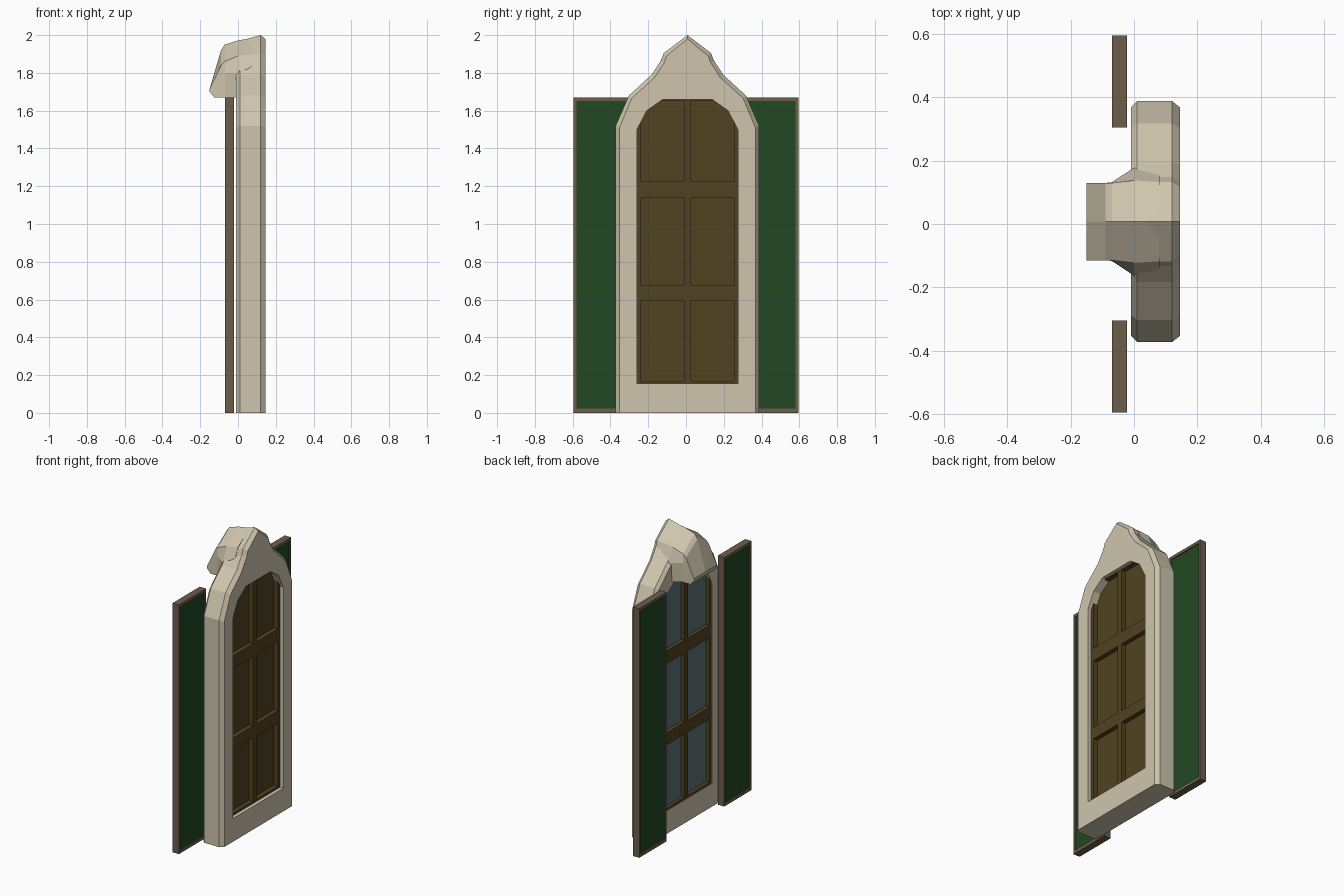
import bpy, bmesh

if "Cube" in bpy.data.objects:
    bpy.data.objects.remove(bpy.data.objects["Cube"])

YC = 0.0075  # window centre line


def material(name, rgb):
    m = bpy.data.materials.new(name)
    m.diffuse_color = (*rgb, 1)
    m.use_nodes = True
    m.node_tree.nodes["Principled BSDF"].inputs["Base Color"].default_value = m.diffuse_color
    return m


STONE = material("stone", (0.62, 0.56, 0.42))
WOOD = material("dark_wood", (0.085, 0.056, 0.015))
TRIM = material("shutter_trim", (0.15, 0.11, 0.07))
GREEN = material("green_paint", (0.015, 0.065, 0.016))
GLASS = material("glass", (0.11, 0.17, 0.19))


def finish(name, bm, mat):
    bmesh.ops.recalc_face_normals(bm, faces=bm.faces)
    me = bpy.data.meshes.new(name)
    bm.to_mesh(me)
    bm.free()
    me.materials.append(mat)
    ob = bpy.data.objects.new(name, me)
    bpy.context.collection.objects.link(ob)
    return ob


def boxes(name, spans, mat):
    """One object from several boxes given as (x0, x1, y0, y1, z0, z1)."""
    bm = bmesh.new()
    for x0, x1, y0, y1, z0, z1 in spans:
        vs = bmesh.ops.create_cube(bm, size=1)["verts"]
        for v in vs:
            v.co = (x0 + (v.co.x + 0.5) * (x1 - x0),
                    y0 + (v.co.y + 0.5) * (y1 - y0),
                    z0 + (v.co.z + 0.5) * (z1 - z0))
    return finish(name, bm, mat)


def loft(name, rings, mat, closed=False):
    """Skin matching rings of points; closed joins last to first, else caps."""
    bm = bmesh.new()
    loops = [[bm.verts.new(p) for p in r] for r in rings]
    pairs = list(zip(loops, loops[1:]))
    if closed:
        pairs.append((loops[-1], loops[0]))
    else:
        bm.faces.new(loops[0])
        bm.faces.new(loops[-1])
    n = len(loops[0])
    for a, b in pairs:
        for i in range(n):
            j = (i + 1) % n
            bm.faces.new((a[i], a[j], b[j], b[i]))
    return finish(name, bm, mat)


def arch(x, half, drop=0):
    """Mirror a half outline (y, z) ending at the centre; lower its crown by drop."""
    pts = half + [(-y, z) for y, z in half[-2::-1]]
    return [(x, y + YC, z - (drop if z > 1.8 else 0)) for y, z in pts]


# Stone surround: chamfered pointed arch with a clipped opening
outer = [(.38, 0), (.38, 1.52), (.31, 1.68), (.19, 1.79), (.14, 1.865), (.125, 1.905), (0, 2.0)]
inset = [(.36, 0), (.36, 1.51), (.295, 1.665), (.175, 1.775), (.122, 1.855), (.11, 1.89), (0, 1.98)]
hole = [(.267, .155), (.267, 1.5), (.215, 1.6), (.13, 1.66), (.08, 1.66), (.04, 1.66), (0, 1.66)]
loft("stone_surround", [arch(-.01, hole), arch(-.01, inset, .02), arch(.01, outer, .03),
                        arch(.12, outer), arch(.145, inset), arch(.145, hole)], STONE, closed=True)


# Hood curling forward over the window
def section(half):
    pts = half + [(x, -y, z) for x, y, z in half[:0:-1]]
    return [(x, y + YC, z) for x, y, z in pts]


loft("hood", [section(h) for h in (
    [(.08, 0, 1.985), (.08, .125, 1.9), (.08, .15, 1.84), (.08, .15, 1.67)],
    [(0, 0, 1.972), (0, .13, 1.89), (0, .17, 1.80), (0, .16, 1.67)],
    [(-.07, 0, 1.95), (-.07, .122, 1.86), (-.07, .124, 1.80), (-.07, .122, 1.67)],
    [(-.09, 0, 1.92), (-.09, .122, 1.84), (-.09, .122, 1.80), (-.09, .122, 1.67)],
    [(-.15, 0, 1.715), (-.15, .122, 1.715), (-.15, .122, 1.70), (-.125, .122, 1.67)],
)], STONE)

# Recessed wooden panels with glass on the back
loft("window_panel", [arch(.025, hole), arch(.09, hole)], WOOD)
loft("glass_panes", [arch(.018, hole), arch(.025, hole)], GLASS)

# Window bars
b0, b1 = -.008, .12
bars = [(b0, b1, YC - .267, YC + .267, z0, z1)
        for z0, z1 in ((.15, .17), (.595, .675), (1.14, 1.225), (1.655, 1.665))]
bars += [(b0, b1, YC + c - w, YC + c + w, .152, 1.664)
         for c, w in ((-.257, .0115), (0, .018), (.257, .0115))]
boxes("window_bars", bars, WOOD)

# Shutters
for side, y0, y1 in (("left", -.595, -.305), ("right", .305, .595)):
    t = .015
    boxes(side + "_shutter_frame", [
        (-.07, -.022, y0, y0 + t, 0, 1.67), (-.07, -.022, y1 - t, y1, 0, 1.67),
        (-.07, -.022, y0 + t, y1 - t, 0, .022), (-.07, -.022, y0 + t, y1 - t, 1.65, 1.67)], TRIM)
    boxes(side + "_shutter_panel", [(-.063, -.029, y0 + t, y1 - t, .022, 1.65)], GREEN)
